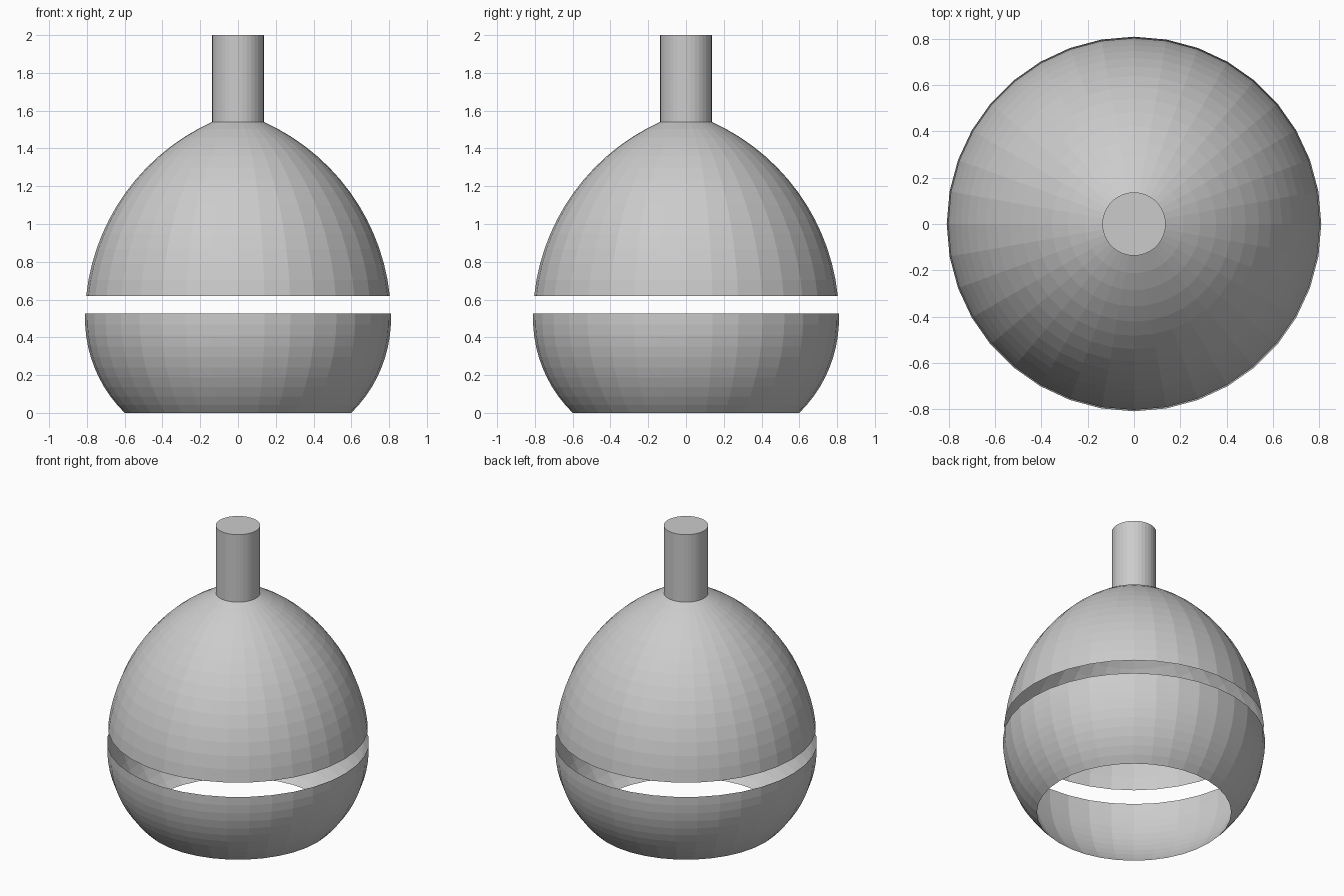
import bpy
import bmesh
from math import asin, cos, sin, tau, sqrt

cube = bpy.data.objects.get("Cube")
if cube:
    bpy.data.objects.remove(cube, do_unlink=True)

SIDES = 36
WAIST_Z, WAIST_R = 0.5, 0.81

grey = bpy.data.materials.new("light grey")
grey.use_nodes = True
grey.diffuse_color = (0.6, 0.6, 0.6, 1)
grey.node_tree.nodes["Principled BSDF"].inputs["Base Color"].default_value = (0.6, 0.6, 0.6, 1)


def arc_profile(end_r, end_z, rim_z, steps):
    """Arc that is vertical at the waist and runs from the rim to the end point."""
    h = end_z - WAIST_Z
    d = (h * h + end_r ** 2 - WAIST_R ** 2) / (2 * (WAIST_R - end_r))
    radius = WAIST_R + d
    a0, a1 = asin((rim_z - WAIST_Z) / radius), asin(h / radius)
    angles = [a0 + (a1 - a0) * i / steps for i in range(steps + 1)]
    return [(radius * cos(a) - d, WAIST_Z + radius * sin(a)) for a in angles]


def lathe(name, profile, cap=False):
    """Spin a profile, listed from bottom to top, around the z axis."""
    bm = bmesh.new()
    rings = [[bm.verts.new((r * cos(tau * i / SIDES), r * sin(tau * i / SIDES), z))
              for i in range(SIDES)] for r, z in profile]
    for low, high in zip(rings, rings[1:]):
        for i in range(SIDES):
            j = (i + 1) % SIDES
            bm.faces.new((low[i], low[j], high[j], high[i]))
    if cap:
        bm.faces.new(rings[0][::-1])
        bm.faces.new(rings[-1])
    mesh = bpy.data.meshes.new(name)
    bm.to_mesh(mesh)
    bm.free()
    mesh.materials.append(grey)
    obj = bpy.data.objects.new(name, mesh)
    bpy.context.collection.objects.link(obj)
    return obj


# Open bowl, open dome above a gap, and solid stem
lathe("lower_bowl", arc_profile(0.6, 0, 0.525, 10)[::-1])
lathe("upper_dome", arc_profile(0.137, 1.54, 0.62, 14))
lathe("top_stem", [(0.137, 1.54), (0.137, 2)], cap=True)
